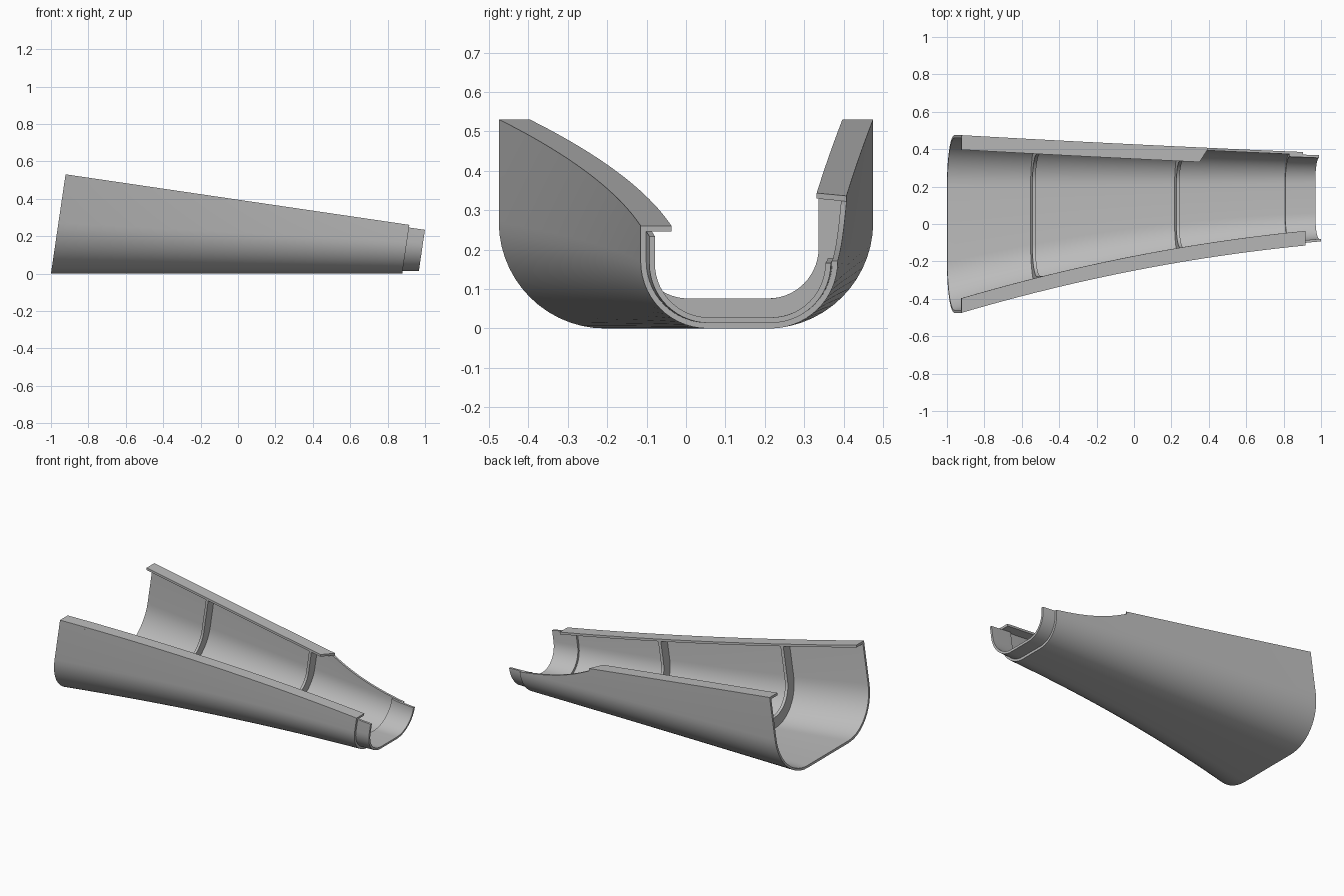
import bpy
import bmesh
import math

cube = bpy.data.objects.get("Cube")
if cube:
    bpy.data.objects.remove(cube, do_unlink=True)

WALL = 0.014       # sheet thickness
LIP = 0.078        # width of the rim flanges
TILT = 0.147       # lean of every cross-section
START, END = -1.0, 0.878
NOTCH = 0.35       # where the back rim is cut down

grey = bpy.data.materials.new("plain_grey")
grey.use_nodes = True
colour = (0.5, 0.5, 0.5, 1)
grey.diffuse_color = colour
grey.node_tree.nodes["Principled BSDF"].inputs["Base Color"].default_value = colour


# Dimensions of the trough along its length
def along(b):
    return (b - START) / (END - START)


def front_y(b):
    t = along(b)
    return -0.475 + 0.54 * t - 0.18 * t * t


def back_y(b):
    t = along(b)
    return 0.475 - 0.105 * t + 0.015 * t * t


def corner(b):
    return 0.27 - 0.10 * along(b)


def rim(b):
    return (0.395 - TILT * b) / (1 + TILT * TILT)


def back_top(b):
    u = min(max((b - NOTCH) / (END - NOTCH), 0), 1)
    return rim(b) - WALL - 0.075 * (1 - (1 - u) ** 2.5)


def point(b, y, z):
    return (b + TILT * z, y, z)


def stations(a, b, n):
    return [a + (b - a) * i / n for i in range(n + 1)]


def u_path(b, off, front_z, back_z, steps=14):
    """U-shaped path, inset by off, from the front rim to the back rim."""
    r = corner(b)
    arc = [math.pi / 2 * i / steps for i in range(steps + 1)]
    left = [(front_y(b) + r - (r - off) * math.cos(a), r - (r - off) * math.sin(a)) for a in arc]
    right = [(back_y(b) - r + (r - off) * math.sin(a), r - (r - off) * math.cos(a)) for a in arc]
    path = [(front_y(b) + off, front_z)] + left + right
    path.append((back_y(b) - off, max(back_z, r + 0.001)))
    return [point(b, y, z) for y, z in path]


def u_ring(b, outer, inner, front_z, back_z):
    return u_path(b, outer, front_z, back_z) + u_path(b, inner, front_z, back_z)[::-1]


def loft(name, rings):
    """Skin closed rings; the end caps are strips between outer and inner paths."""
    bm = bmesh.new()
    rows = [[bm.verts.new(p) for p in ring] for ring in rings]
    n = len(rows[0])
    for a, b in zip(rows, rows[1:]):
        for i in range(n):
            j = (i + 1) % n
            bm.faces.new((a[i], a[j], b[j], b[i]))
    for row in (rows[0], rows[-1]):
        for i in range(n // 2 - 1):
            bm.faces.new((row[i], row[i + 1], row[n - 2 - i], row[n - 1 - i]))
    bmesh.ops.recalc_face_normals(bm, faces=bm.faces)
    mesh = bpy.data.meshes.new(name)
    bm.to_mesh(mesh)
    bm.free()
    mesh.materials.append(grey)
    obj = bpy.data.objects.new(name, mesh)
    bpy.context.collection.objects.link(obj)
    bpy.ops.object.select_all(action="DESELECT")
    obj.select_set(True)
    bpy.context.view_layer.objects.active = obj
    bpy.ops.object.shade_smooth_by_angle(angle=math.radians(30))
    return obj


# Tapered trough with the lowered back edge
body = stations(START, NOTCH, 24) + stations(NOTCH, END, 20)[1:]
loft("trough_shell", [u_ring(b, 0, WALL, rim(b) - WALL, back_top(b)) for b in body])

# Sleeve inside the narrow end
loft("end_sleeve", [u_ring(b, WALL, 2 * WALL, rim(b) - WALL, back_top(b) - 0.004)
                    for b in stations(0.805, 0.965, 8)])

# Stiffening ribs
for name, b0 in (("wide_rib", -0.555), ("narrow_rib", 0.215)):
    loft(name, [u_ring(b, WALL, LIP - 0.002, rim(b) - WALL, rim(b) - WALL)
                for b in (b0, b0 + 0.017)])


# Rim flanges turned inward
def flange(name, side, sign, end, inner_end):
    rings = []
    for t in stations(0, 1, 24):
        b, c = START + (end - START) * t, START + (inner_end - START) * t
        y, yi = side(b), side(c) + sign * LIP
        rings.append([point(b, y, rim(b)), point(c, yi, rim(c)),
                      point(c, yi, rim(c) - WALL), point(b, y, rim(b) - WALL)])
    loft(name, rings)


flange("front_flange", front_y, 1, END, END)
flange("back_flange", back_y, -1, NOTCH, NOTCH - 0.05)
